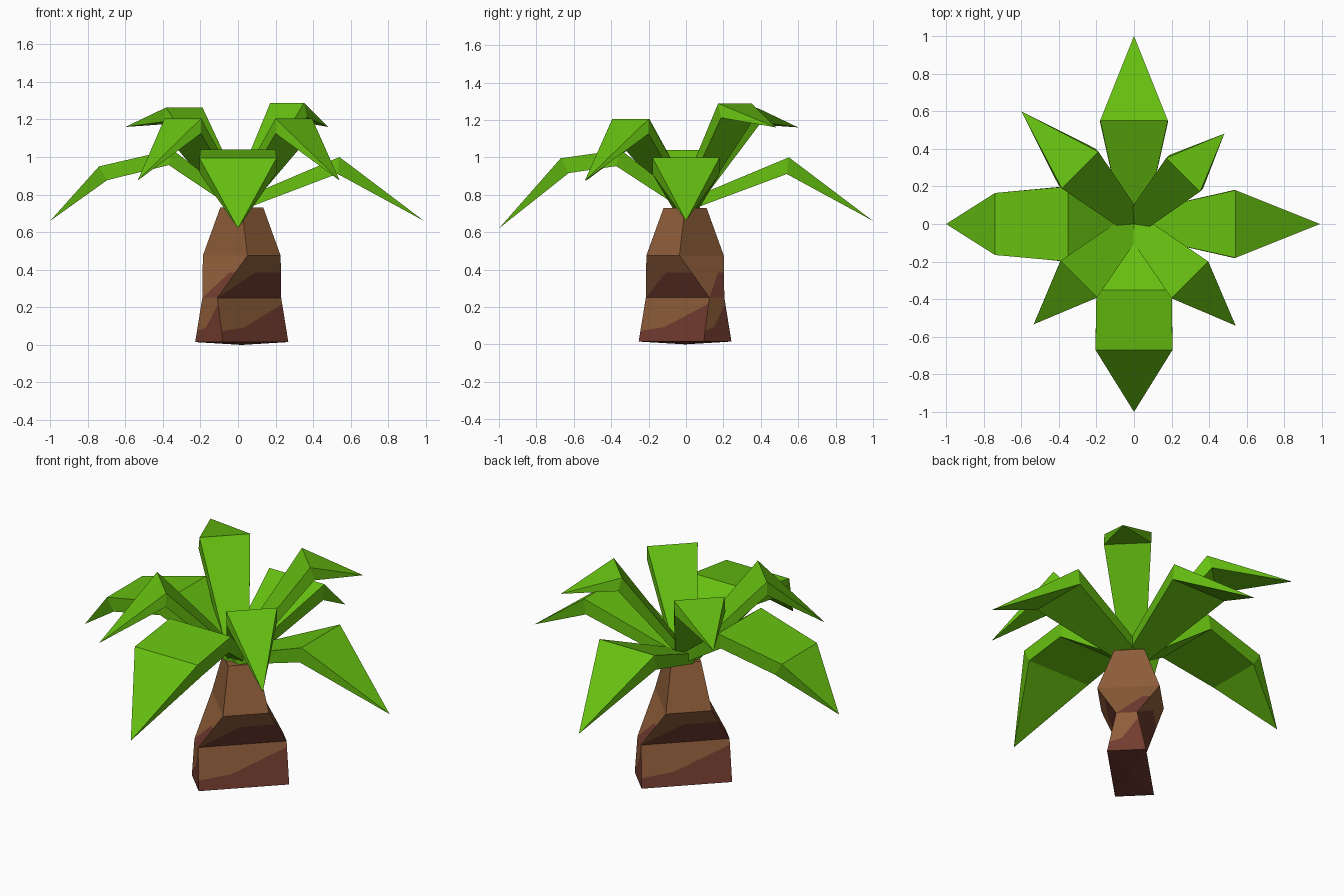
import bpy, math
from mathutils import Vector

if "Cube" in bpy.data.objects:
    bpy.data.objects.remove(bpy.data.objects["Cube"])


def material(name, rgb):
    """Flat colour given as sRGB 0-255, stored as linear."""
    lin = [((c / 255 + 0.055) / 1.055) ** 2.4 if c > 10 else c / 255 / 12.92 for c in rgb]
    m = bpy.data.materials.new(name)
    m.diffuse_color = (*lin, 1)
    m.use_nodes = True
    m.node_tree.nodes["Principled BSDF"].inputs["Base Color"].default_value = m.diffuse_color
    return m


GREEN = material("leaf green", (102, 192, 17))
BROWN = material("bark brown", (142, 93, 57))
RED = material("bark red brown", (114, 60, 48))


def make_object(name, verts, faces, mats, slots=None):
    me = bpy.data.meshes.new(name)
    me.from_pydata(verts, [], faces)
    for m in mats:
        me.materials.append(m)
    for p, s in zip(me.polygons, slots or [0] * len(faces)):
        p.material_index = s
    ob = bpy.data.objects.new(name, me)
    bpy.context.collection.objects.link(ob)
    return ob


# ---- trunk: four-sided, twisted between the second and third ring ----
def ring(z, off, ext, cy):
    """Square whose front corner sits at (off, -ext) from the centre."""
    pts = [(off, -ext), (ext, -off), (-off, ext), (-ext, off)]
    return [Vector((0.02 + x, cy + y, z)) for x, y in pts]


base = ring(0.015, -0.10, 0.248, -0.005)
low = ring(0.25, -0.13, 0.21, -0.005)
mid = ring(0.475, 0.03, 0.207, -0.005)
top = ring(0.73, 0.0, 0.115, -0.005)
verts, faces, slots = [], [], []


def patch(slot, *pts):
    faces.append(list(range(len(verts), len(verts) + len(pts))))
    verts.extend(pts)
    slots.append(slot)


floor = Vector((0.02, -0.005, 0))
for i in range(4):
    j = (i + 1) % 4
    a, b, a1, b1 = base[i], base[j], low[i], low[j]
    # lowest section: red below a slanting line, brown above
    p = a.lerp(a1, 0.24)
    q = a.lerp(b, 0.36).lerp(a1.lerp(b1, 0.36), 0.33)
    r = b.lerp(b1, 0.86)
    patch(1, a, b, q)
    patch(1, a, q, p)
    patch(1, b, r, q)
    patch(0, p, q, a1)
    patch(0, q, r, b1, a1)
    # twisted section: red triangle with a brown top, plain brown triangle
    c = a1.lerp(mid[j], 0.6)
    d = b1.lerp(mid[j], 0.6)
    patch(1, a1, b1, d, c)
    patch(0, c, d, mid[j])
    patch(0, a1, mid[j], mid[i])
    # tapering neck and underside
    patch(0, mid[i], mid[j], top[j], top[i])
    patch(1, floor, b, a)
patch(0, *top)
make_object("trunk", verts, faces, [BROWN, RED], slots)


# ---- leaves: folded box strips that end in a point ----
def leaf(name, angle, knees, tip, thick):
    """knees: (distance, height, half width); tip: (distance, height)."""
    rows = [(0.0, 0.77, 0.06)] + knees
    path = [Vector(r[:2]) for r in rows] + [Vector(tip)]
    t = math.radians(angle)
    out, side = Vector((math.cos(t), math.sin(t), 0)), Vector((-math.sin(t), math.cos(t), 0))
    up = Vector((0, 0, 1))
    vs, fs = [], []
    for k, (r, z, w) in enumerate(rows):
        if k == 0:
            n = Vector((0, -0.06))
        else:
            u = (path[k] - path[k - 1]).normalized() + (path[k + 1] - path[k]).normalized()
            n = Vector((u.y, -u.x)).normalized() * thick
        for s, drop in ((-1, 0), (1, 0), (1, 1), (-1, 1)):
            vs.append(out * (r + n.x * drop) + up * (z + n.y * drop) + side * (w * s))
    vs.append(out * tip[0] + up * tip[1])
    n_rows, end = len(rows), len(vs) - 1
    for c in range(4):
        d = (c + 1) % 4
        for k in range(n_rows - 1):
            fs.append((4 * k + c, 4 * k + 4 + c, 4 * k + 4 + d, 4 * k + d))
        k = 4 * (n_rows - 1)
        fs.append((k + c, end, k + d))
    fs.append((0, 1, 2, 3))
    make_object(name, vs, fs, [GREEN])


# low drooping leaves along the axes
leaf("leaf_right", 0, [(0.54, 1.0, 0.18)], (0.99, 0.66), 0.09)
leaf("leaf_back", 90, [(0.55, 1.0, 0.18)], (1.0, 0.66), 0.09)
leaf("leaf_left", 180, [(0.35, 1.04, 0.2), (0.74, 0.95, 0.165)], (1.0, 0.66), 0.085)
leaf("leaf_front", 270, [(0.35, 1.04, 0.2), (0.67, 0.995, 0.205)], (1.0, 0.62), 0.09)
# raised leaves on the diagonals
leaf("leaf_back_right", 45, [(0.37, 1.288, 0.127)], (0.68, 1.16), 0.08)
leaf("leaf_back_left", 135, [(0.405, 1.263, 0.138)], (0.848, 1.16), 0.08)
leaf("leaf_front_left", 225, [(0.415, 1.205, 0.138)], (0.755, 0.875), 0.08)
leaf("leaf_front_right", 315, [(0.42, 1.205, 0.138)], (0.765, 0.875), 0.08)
